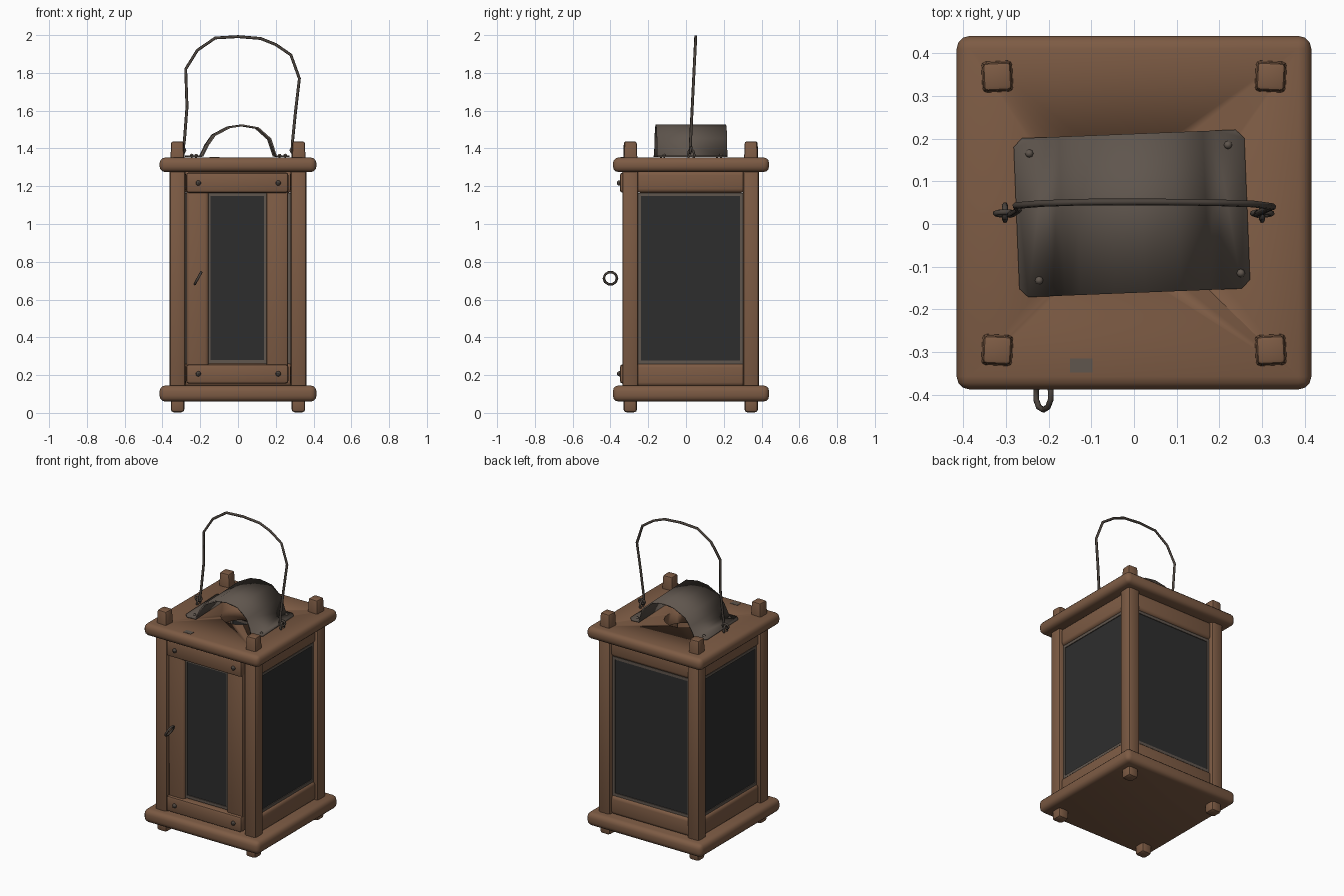
import bpy, bmesh, math
from mathutils import Vector, Matrix

if "Cube" in bpy.data.objects:
    bpy.data.objects.remove(bpy.data.objects["Cube"])


def material(name, rgb):
    m = bpy.data.materials.new(name)
    m.use_nodes = True
    m.diffuse_color = (*rgb, 1)
    b = m.node_tree.nodes["Principled BSDF"]
    b.inputs["Base Color"].default_value = (*rgb, 1)
    b.inputs["Roughness"].default_value = 0.8
    return m


WOOD = material("brown wood", (0.205, 0.105, 0.058))
METAL = material("worn metal", (0.115, 0.092, 0.075))
WIRE = material("dark wire", (0.07, 0.056, 0.046))
GLASS = material("dark glass", (0.027, 0.027, 0.027))
CY = 0.025  # middle of the wooden body in depth


def finish(bm, name, mat, bevel=0, segs=2):
    """Turn a bmesh into a shaded object with an optional bevel."""
    bmesh.ops.recalc_face_normals(bm, faces=bm.faces[:])
    me = bpy.data.meshes.new(name)
    bm.to_mesh(me)
    bm.free()
    me.materials.append(mat)
    ob = bpy.data.objects.new(name, me)
    bpy.context.collection.objects.link(ob)
    if bevel:
        mod = ob.modifiers.new("soft edges", "BEVEL")
        mod.width, mod.segments = bevel, segs
    bpy.ops.object.select_all(action="DESELECT")
    ob.select_set(True)
    bpy.context.view_layer.objects.active = ob
    if bevel:
        bpy.ops.object.modifier_apply(modifier="soft edges")
    bpy.ops.object.shade_smooth_by_angle(angle=math.radians(40))
    return ob


def box(name, x, y, z, mat, bevel=0, segs=2, taper=1, turn=0):
    """Box from (low, high) ranges; taper scales the top, turn spins it."""
    bm = bmesh.new()
    bmesh.ops.create_cube(bm, size=1)
    for v in bm.verts:
        if v.co.z > 0:
            v.co.x *= taper
            v.co.y *= taper
    size = [r[1] - r[0] for r in (x, y, z)]
    mid = [(r[0] + r[1]) / 2 for r in (x, y, z)]
    bm.transform(Matrix.Translation(mid) @ Matrix.Rotation(turn, 4, "Z")
                 @ Matrix.Diagonal((*size, 1)))
    return finish(bm, name, mat, bevel, segs)


def stud(name, at, radius, mat):
    bm = bmesh.new()
    bmesh.ops.create_uvsphere(bm, u_segments=8, v_segments=6, radius=radius)
    bm.transform(Matrix.Translation(at))
    return finish(bm, name, mat)


def wire(name, points, radius, mat, closed=False):
    cu = bpy.data.curves.new(name, "CURVE")
    cu.dimensions = "3D"
    cu.bevel_depth, cu.bevel_resolution = radius, 1
    cu.use_fill_caps = True
    sp = cu.splines.new("POLY")
    sp.points.add(len(points) - 1)
    for p, co in zip(sp.points, points):
        p.co = (*co, 1)
    sp.use_cyclic_u = closed
    cu.materials.append(mat)
    ob = bpy.data.objects.new(name, cu)
    bpy.context.collection.objects.link(ob)
    return ob


def ring(name, centre, a, b, radius, mat, sides=10):
    """Closed wire loop spanned by the half-axes a and b."""
    c, a, b = Vector(centre), Vector(a), Vector(b)
    turns = [2 * math.pi * i / sides for i in range(sides)]
    return wire(name, [c + a * math.cos(t) + b * math.sin(t) for t in turns],
                radius, mat, True)


# Base board and lid board
EDGE_X, EDGE_Y = (-0.415, 0.415), (-0.387, 0.44)
box("base_board", EDGE_X, EDGE_Y, (0.06, 0.145), WOOD, 0.03, 3)
lid = box("lid_board", EDGE_X, EDGE_Y, (1.275, 1.352), WOOD, 0.03, 3)

# Smoke hole through the lid
bm = bmesh.new()
bmesh.ops.create_cone(bm, cap_ends=True, segments=20, radius1=0.115,
                      radius2=0.115, depth=0.3)
bm.transform(Matrix.Translation((0, CY, 1.31)))
cutter = finish(bm, "hole_cutter", WOOD)
cut = lid.modifiers.new("smoke hole", "BOOLEAN")
cut.operation, cut.object = "DIFFERENCE", cutter
bpy.context.view_layer.objects.active = lid
bpy.ops.object.modifier_apply(modifier="smoke hole")
bpy.data.objects.remove(cutter)
box("lid_worn_patch", (-0.15, -0.097), (-0.348, -0.315), (1.35, 1.354), METAL)

# Corner posts with pegs above and feet below
for sx, side in ((-1, "right"), (1, "left")):
    for sy, end in ((-1, "front"), (1, "back")):
        x, y = sx * 0.32, CY + sy * 0.32

        def around(h):
            return (x - h, x + h), (y - h, y + h)
        tag = f"{end}_{side}"
        box("post_" + tag, *around(0.042), (0.13, 1.29), WOOD, 0.016)
        box("peg_" + tag, *around(0.038), (1.3, 1.437), WOOD, 0.01, 2,
            0.86, -0.05 * sx * sy)
        box("foot_" + tag, *around(0.036), (0.003, 0.09), WOOD, 0.016, 2)


def panel(name, turn):
    """Glazed wall: rails, metal rim and pane, made facing +y then turned."""
    parts = [
        box(name + "_top_rail", (-0.29, 0.29), (0.275, 0.345), (1.165, 1.28),
            WOOD, 0.022, 3),
        box(name + "_bottom_rail", (-0.29, 0.29), (0.275, 0.345), (0.14, 0.262),
            WOOD, 0.022, 3),
        box(name + "_pane", (-0.262, 0.262), (0.3, 0.327), (0.277, 1.147), GLASS)]
    for s in (-1, 1):
        parts.append(box(name + "_rim_side", sorted((s * 0.262, s * 0.282)),
                         (0.295, 0.332), (0.26, 1.165), METAL))
    for z in (0.26, 1.147):
        parts.append(box(name + "_rim_end", (-0.262, 0.262), (0.295, 0.332),
                         (z, z + 0.018), METAL))
    for p in parts:
        p.data.transform(Matrix.Translation((0, CY, 0))
                         @ Matrix.Rotation(turn, 4, "Z"))


for name, turn in (("back", 0), ("right", math.pi / 2), ("left", -math.pi / 2)):
    panel(name, turn)

# Front door: stiles, cross battens, pane and rim
box("door_right_stile", (-0.272, -0.155), (-0.333, -0.28), (0.16, 1.27),
    WOOD, 0.02, 3)
box("door_left_stile", (0.15, 0.265), (-0.333, -0.28), (0.16, 1.27),
    WOOD, 0.014)
box("door_pane", (-0.145, 0.14), (-0.31, -0.28), (0.28, 1.15), GLASS)
for x in (-0.162, 0.138):
    box("door_rim_side", (x, x + 0.017), (-0.316, -0.28), (0.26, 1.165), METAL)
for z in (0.262, 1.147):
    box("door_rim_end", (-0.15, 0.145), (-0.316, -0.28), (z, z + 0.018), METAL)
for z, h in ((0.155, 0.102), (1.165, 0.108)):
    box("door_batten", (-0.275, 0.267), (-0.35, -0.285), (z, z + h),
        WOOD, 0.015)
    for x in (-0.21, 0.213):
        stud("door_nail", (x, -0.352, z + 0.052), 0.014, WIRE)

# Door pull ring
ring("door_pull", (-0.212, -0.4, 0.713), (0, -0.035, 0), (0.018, 0, 0.033),
     0.007, WIRE)

# Bent metal hood over the smoke hole
outline = [(-0.275, 1.358), (-0.195, 1.36), (-0.165, 1.42), (-0.13, 1.47),
           (-0.05, 1.512), (0.02, 1.522), (0.1, 1.508), (0.165, 1.45),
           (0.195, 1.36), (0.265, 1.358)]
bm = bmesh.new()
rows = []
for y in (-0.186, 0.186):
    rows.append([bm.verts.new((px, y, pz)) for px, pz in outline])
for i in range(len(outline) - 1):
    bm.faces.new((rows[0][i], rows[0][i + 1], rows[1][i + 1], rows[1][i]))
corners = [r[i] for r in rows for i in (0, -1)]
bmesh.ops.bevel(bm, geom=corners, offset=0.02, segments=1, affect="VERTICES")
bm.transform(Matrix.Translation((0, CY, 0)) @ Matrix.Rotation(0.04, 4, "Z"))
hood = finish(bm, "hood", METAL)
solid = hood.modifiers.new("thickness", "SOLIDIFY")
solid.thickness, solid.offset = 0.009, 0
for x, y in ((-0.245, 0.165), (0.22, 0.185), (-0.222, -0.132), (0.25, -0.115)):
    stud("hood_nail", (x, y, 1.362), 0.01, METAL)

# Wire carrying handle and the staples that hold it
arch = [(-0.292, 1.385), (-0.283, 1.45), (-0.27, 1.62), (-0.277, 1.82),
        (-0.215, 1.92), (-0.12, 1.985), (0, 1.992), (0.12, 1.982),
        (0.2, 1.95), (0.28, 1.895), (0.325, 1.77), (0.305, 1.6),
        (0.287, 1.42), (0.292, 1.385)]
wire("carrying_handle",
     [(x, 0.022 + 0.03 * max(0, z - 1.4) / 0.6, z) for x, z in arch],
     0.008, WIRE)
for x in (-0.302, 0.3):
    ring("handle_staple", (x, 0.027, 1.365), (0, 0.017, 0), (0, 0, 0.03),
         0.007, WIRE, 8)
    ring("handle_eye", (x, 0.025, 1.39), (0.022, 0, 0), (0, 0.003, 0.016),
         0.007, WIRE, 8)
